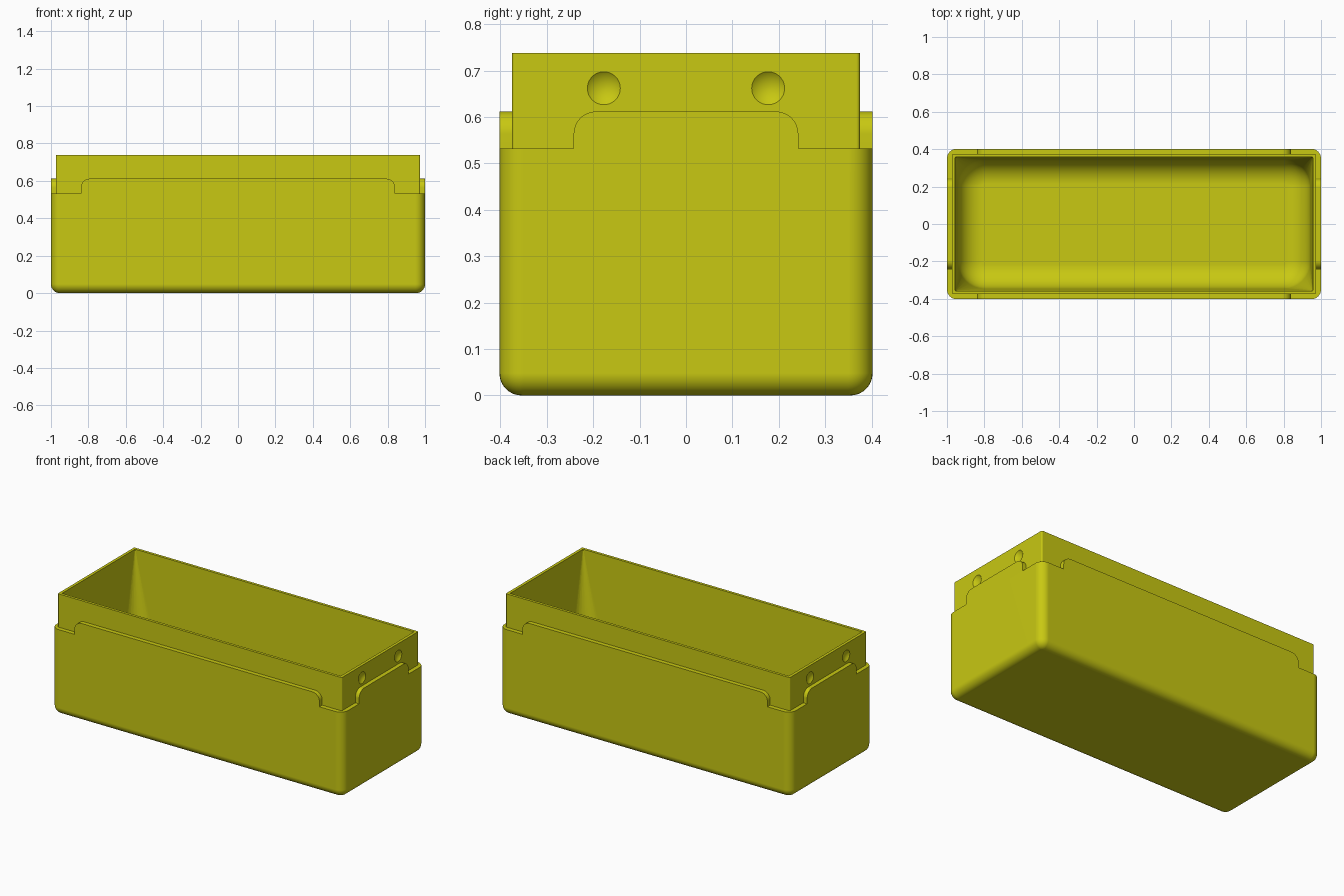
import bpy, bmesh
from math import sin, cos, pi
from mathutils import Matrix

cube = bpy.data.objects.get("Cube")
if cube:
    bpy.data.objects.remove(cube, do_unlink=True)

mat = bpy.data.materials.new("yellow_plastic")
mat.use_nodes = True
COLOUR = (0.58, 0.58, 0.006, 1)
mat.diffuse_color = COLOUR
mat.node_tree.nodes["Principled BSDF"].inputs["Base Color"].default_value = COLOUR

SEG = 8                      # segments per quarter round
X, Y = 1.0, 0.402            # body half sizes
LX, LY = 0.974, 0.375        # lip half sizes
LEDGE, TAB_TOP, TOP = 0.532, 0.612, 0.738
ROUND = 0.048


def make_object(name, bm):
    bmesh.ops.recalc_face_normals(bm, faces=bm.faces)
    mesh = bpy.data.meshes.new(name)
    bm.to_mesh(mesh)
    bm.free()
    mesh.materials.append(mat)
    obj = bpy.data.objects.new(name, mesh)
    bpy.context.collection.objects.link(obj)
    return obj


def activate(obj):
    bpy.ops.object.select_all(action='DESELECT')
    obj.select_set(True)
    bpy.context.view_layer.objects.active = obj


def smooth(obj):
    activate(obj)
    bpy.ops.object.shade_smooth_by_angle(angle=0.6)
    mod = obj.modifiers.new("even_shading", 'WEIGHTED_NORMAL')
    mod.keep_sharp = True


def ring(bm, hx, hy, r, z):
    """Rounded rectangle of vertices at height z."""
    verts = []
    for q, (sx, sy) in enumerate([(1, 1), (-1, 1), (-1, -1), (1, -1)]):
        for i in range(SEG + 1):
            a = (q + i / SEG) * pi / 2
            verts.append(bm.verts.new((sx * (hx - r) + r * cos(a),
                                       sy * (hy - r) + r * sin(a), z)))
    return verts


def inset_ring(hx, hy, corner, fillet, base, a):
    """Ring size on a floor fillet, a = 0 at the floor, pi/2 at the wall."""
    d = fillet * (1 - sin(a))
    return hx - d, hy - d, corner - d, base + fillet * (1 - cos(a))


# Body, lip and cavity as one continuous shell
angles = [i / SEG * pi / 2 for i in range(SEG + 1)]
sections = [inset_ring(X, Y, 0.052, ROUND, 0, a) for a in angles]
sections += [(X, Y, 0.052, LEDGE), (LX, LY, 0.008, LEDGE),
             (LX, LY, 0.008, TOP), (0.956, 0.358, 0.003, TOP)]
sections += [inset_ring(0.942, 0.345, 0.14, 0.13, 0.05, a) for a in reversed(angles)]

bm = bmesh.new()
rings = [ring(bm, *s) for s in sections]
n = len(rings[0])
for low, high in zip(rings, rings[1:]):
    for i in range(n):
        j = (i + 1) % n
        bm.faces.new((low[i], low[j], high[j], high[i]))
bm.faces.new(rings[0])
bm.faces.new(rings[-1])
box = make_object("box_body", bm)

# Shallow round dimples in both ends of the lip
HOLE, DEPTH = 0.0355, 0.013
ball = (HOLE ** 2 + DEPTH ** 2) / (2 * DEPTH)
bm = bmesh.new()
for sx in (-1, 1):
    for sy in (-1, 1):
        spot = Matrix.Translation((sx * (LX + ball - DEPTH), sy * 0.177, 0.662))
        bmesh.ops.create_uvsphere(bm, u_segments=48, v_segments=48, radius=ball,
                                  matrix=spot @ Matrix.Rotation(pi / 2, 4, 'Y'))
cutter = make_object("dimple_cutter", bm)
cutter.hide_render = True
activate(box)
cut = box.modifiers.new("dimples", 'BOOLEAN')
cut.operation, cut.solver, cut.object = 'DIFFERENCE', 'EXACT', cutter
bpy.ops.object.modifier_apply(modifier=cut.name)
bpy.data.objects.remove(cutter, do_unlink=True)
smooth(box)


# Raised tabs standing on the ledge along each side
def tab(name, half, inner, outer, along_x, sign):
    outline = [(-half, LEDGE), (half, LEDGE)]
    for s in (1, -1):
        arc = [(s * (half - ROUND + ROUND * cos(a)), TAB_TOP - ROUND + ROUND * sin(a))
               for a in angles]
        outline += arc if s > 0 else arc[::-1]
    bm = bmesh.new()
    loops = []
    for depth in (inner, outer):
        d = sign * depth
        loops.append([bm.verts.new((u, d, z) if along_x else (d, u, z))
                      for u, z in outline])
    count = len(outline)
    for i in range(count):
        j = (i + 1) % count
        bm.faces.new((loops[0][i], loops[0][j], loops[1][j], loops[1][i]))
    for loop in loops:
        bm.faces.new(loop)
    smooth(make_object(name, bm))


for sign, long_name, end_name in ((-1, "front_tab", "right_tab"),
                                  (1, "back_tab", "left_tab")):
    tab(long_name, 0.84, LY, Y, True, sign)
    tab(end_name, 0.242, LX, X, False, sign)
